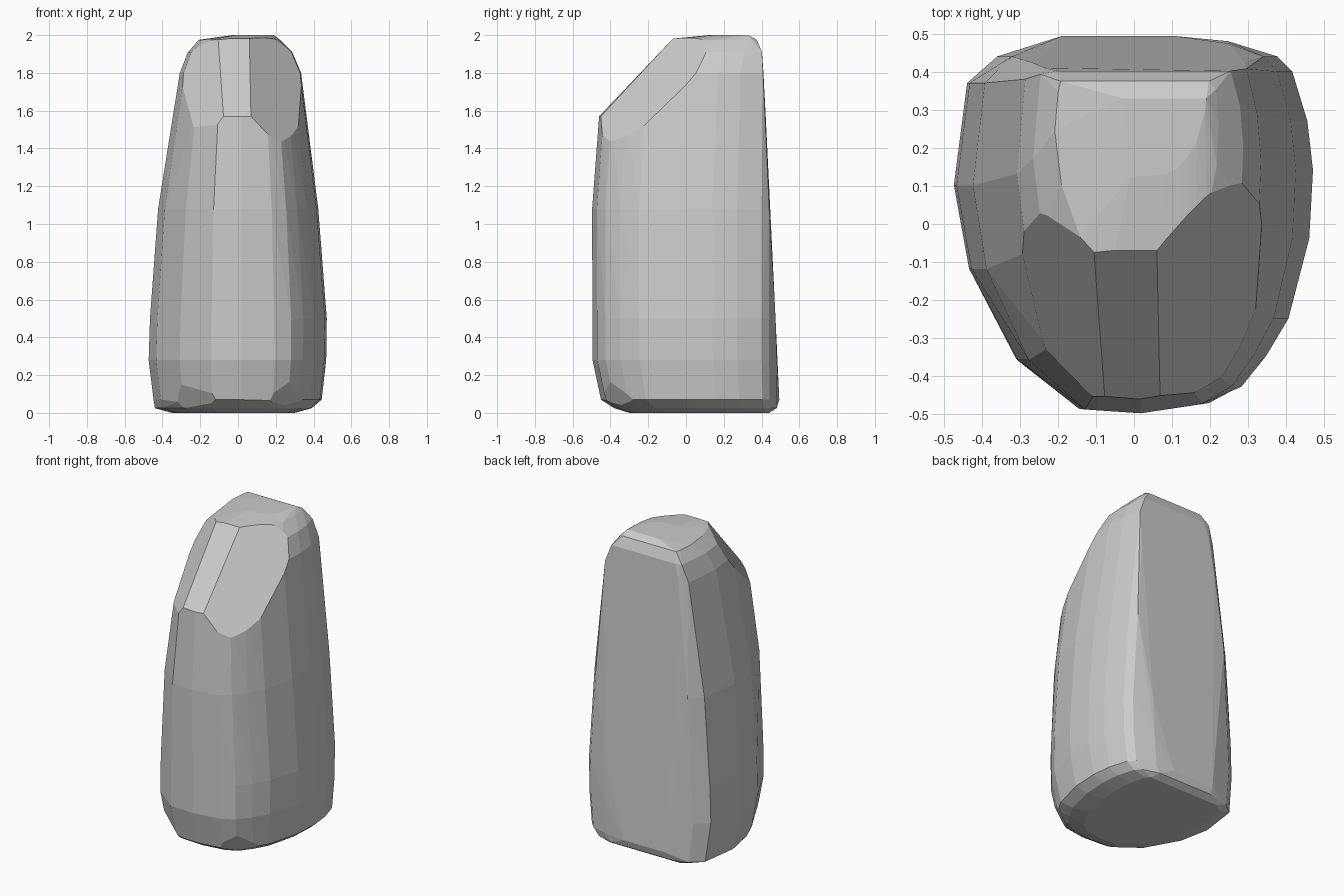
import bpy, bmesh
from mathutils import Vector

if "Cube" in bpy.data.objects:
    bpy.data.objects.remove(bpy.data.objects["Cube"])

# Plan outline of the boulder at its widest, anticlockwise from back left
OUTLINE = [(-.44, .37), (-.455, .26), (-.475, .10), (-.435, -.12), (-.31, -.36),
           (-.145, -.49), (.02, -.5), (.20, -.475), (.285, -.43), (.35, -.35),
           (.41, -.25), (.465, -.04), (.475, .14), (.46, .27), (.42, .40),
           (.38, .44), (.25, .48), (.11, .5), (-.20, .5), (-.36, .44)]

# Height, then left, right, front and back limits of each section
LEVELS = [(0.00, -.35, .30, -.30, .44),
          (0.025, -.44, .39, -.38, .48),
          (0.07, -.447, .443, -.45, .494),
          (0.28, -.473, .467, -.495, .484),
          (0.50, -.466, .470, -.497, .474),
          (1.08, -.423, .425, -.497, .447),
          (1.57, -.345, .364, -.46, .422),
          (1.80, -.308, .334, -.42, .410),
          (1.91, -.265, .287, -.32, .402),
          (1.975, -.208, .222, -.14, .375),
          (2.00, -.03, .19, .12, .33)]

# Planar chips: point on the face, outward normal
CHIPS = [((0, -.46, 1.57), (0, -.40, .38)),             # sloping front top
         ((.06, -.08, 1.97), (.482, -.44, .418)),       # right shoulder
         ((-.10, -.085, 1.97), (-.623, -.557, .476)),   # left shoulder
         ((-.29, -.34, .15), (-.55, -.60, -.42)),       # lower left corner
         ((.30, -.37, .15), (.50, -.60, -.40))]         # lower right corner


def hull(bm):
    res = bmesh.ops.convex_hull(bm, input=bm.verts[:])
    junk = {g for g in res["geom_interior"] + res["geom_unused"]
            if isinstance(g, bmesh.types.BMVert)}
    bmesh.ops.delete(bm, geom=list(junk), context='VERTS')


# Stacked sections: the front scales with height, the back is sheared off flat
bm = bmesh.new()
for z, left, right, front, back in LEVELS:
    for x, y in OUTLINE:
        px = x / .475 * (right if x > 0 else -left)
        py = min(front + (y + .5) * (.5 - front), back)
        bm.verts.new((px, py, z))
bmesh.ops.remove_doubles(bm, verts=bm.verts[:], dist=.001)
hull(bm)

# Slice off each chip and close the cut
for point, normal in CHIPS:
    bmesh.ops.bisect_plane(bm, geom=bm.verts[:] + bm.edges[:] + bm.faces[:],
                           plane_co=Vector(point), plane_no=Vector(normal).normalized(),
                           clear_outer=True)
    rim = [e for e in bm.edges if e.is_boundary]
    if rim:
        bmesh.ops.holes_fill(bm, edges=rim, sides=0)

# Merge tiny facets into broader flat planes
bmesh.ops.remove_doubles(bm, verts=bm.verts[:], dist=.015)
bmesh.ops.dissolve_limit(bm, angle_limit=.04, verts=bm.verts[:], edges=bm.edges[:])
bmesh.ops.recalc_face_normals(bm, faces=bm.faces[:])

mesh = bpy.data.meshes.new("standing_stone")
bm.to_mesh(mesh)
bm.free()
stone = bpy.data.objects.new("standing_stone", mesh)
bpy.context.collection.objects.link(stone)
